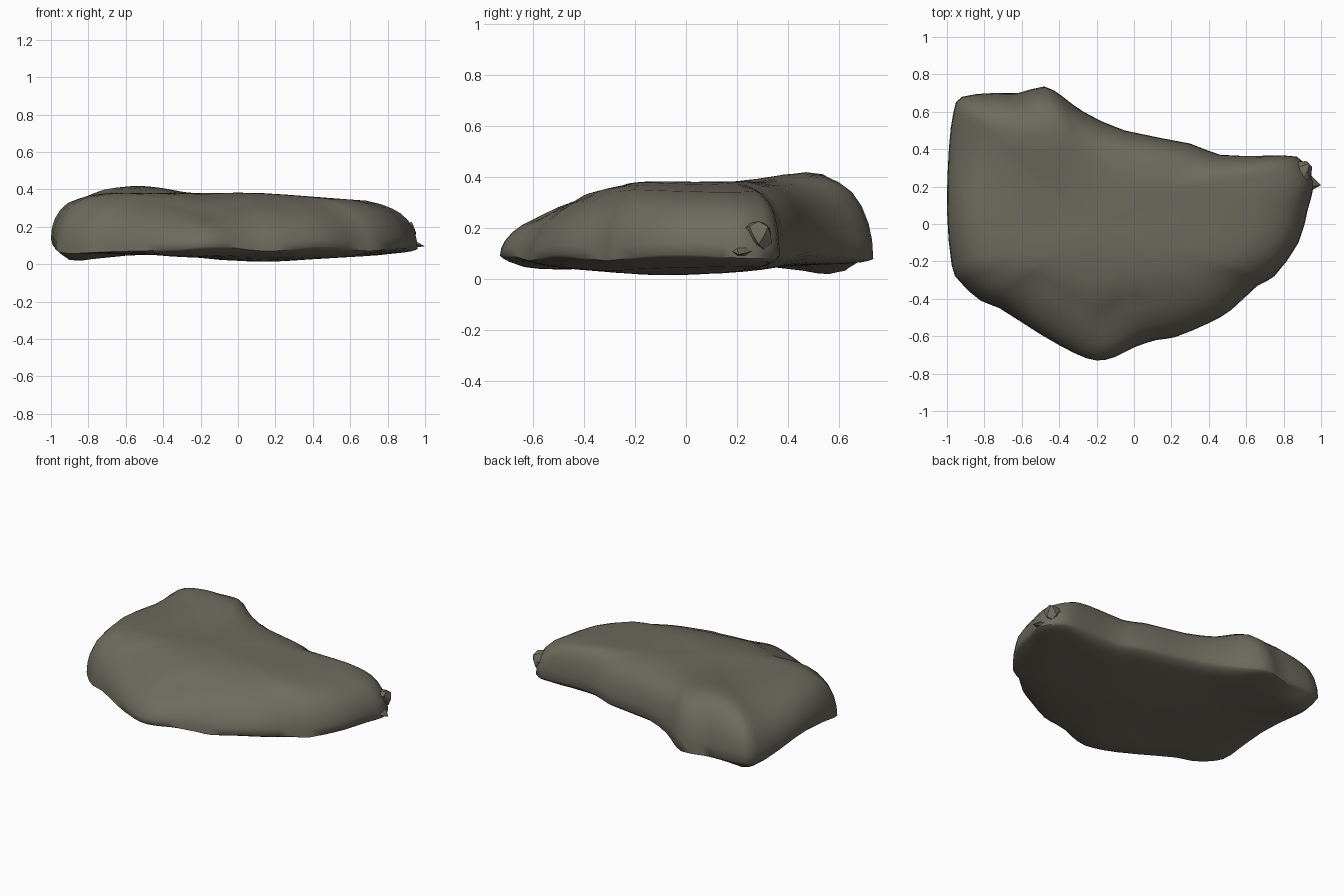
import bpy, bmesh, math, random
from mathutils import Vector

if "Cube" in bpy.data.objects:
    bpy.data.objects.remove(bpy.data.objects["Cube"])

random.seed(4)

# Plan outline of the boulder at its widest level
OUTLINE = [(-1, .07), (-.99, .4), (-.965, .6), (-.92, .68), (-.75, .70), (-.62, .70),
           (-.48, .735), (-.38, .68), (-.27, .6), (-.05, .5), (.3, .43), (.46, .37),
           (.7, .365), (.87, .36), (.94, .28), (.96, .2), (.93, .08), (.88, -.1),
           (.75, -.28), (.66, -.33), (.52, -.46), (.4, -.53), (.22, -.605), (.12, -.62),
           (0, -.66), (-.1, -.71), (-.2, -.73), (-.32, -.69), (-.5, -.59),
           (-.72, -.45), (-.82, -.41), (-.93, -.31), (-.975, -.22)]
CENTRE = Vector((-.18, .0))
# (inset from the rim, share of the height) for the shoulder, then the underside
TOP = [(.005, .22), (.02, .42), (.05, .62), (.09, .77), (.14, .88), (.2, .95), (.28, .99)]
UNDER = [(.012, .75), (.035, .5), (.08, .25), (.14, .08), (.22, 0)]
INNER = (.45, .6, .75, .9)      # shares of the radius, over crown and base


def smooth_loop(pts, steps):
    """Closed Catmull-Rom curve through the points."""
    out, n = [], len(pts)
    for i in range(n):
        a, b, c, d = (Vector(pts[(i + k) % n]) for k in (-1, 0, 1, 2))
        for s in range(steps):
            t = s / steps
            out.append(.5 * (2 * b + (c - a) * t + (2 * a - 5 * b + 4 * c - d) * t * t
                             + (3 * b - a - 3 * c + d) * t ** 3))
    return out


def bump(p, x, y, r):
    return math.exp(-((p.x - x) ** 2 + (p.y - y) ** 2) / (2 * r * r))


def top_height(p):
    z = .385 + .055 * bump(p, -.55, .53, .16) - .012 * bump(p, -.35, .15, .2)
    z -= .075 * max(0, p.x - .1) + .3 * max(0, -p.y - .2)
    return z - .04 * bump(p, -.15, -.54, .05) - .05 * bump(p, -.93, .4, .13)


def bottom_height(p):
    return (.057 - .047 * bump(p, .15, -.05, .3) - .062 * bump(p, -.86, .55, .1)
            - .025 * bump(p, -.3, -.58, .12))


def rim_height(p):
    z = .082 + .012 * math.sin(9 * p.x + 5 * p.y) + .02 * bump(p, .2, .45, .4)
    return z + .07 * bump(p, -1, .12, .2) - .035 * bump(p, -.93, -.33, .15)


def finish(name, bm, mat, angle):
    bmesh.ops.recalc_face_normals(bm, faces=bm.faces)
    me = bpy.data.meshes.new(name)
    bm.to_mesh(me)
    bm.free()
    ob = bpy.data.objects.new(name, me)
    bpy.context.collection.objects.link(ob)
    me.materials.append(mat)
    bpy.ops.object.select_all(action='DESELECT')
    ob.select_set(True)
    bpy.context.view_layer.objects.active = ob
    bpy.ops.object.shade_smooth_by_angle(angle=math.radians(angle))
    return ob


stone = bpy.data.materials.new("grey brown stone")
stone.diffuse_color = (.155, .145, .112, 1)
stone.use_nodes = True
stone.node_tree.nodes["Principled BSDF"].inputs["Base Color"].default_value = stone.diffuse_color

# Boulder: rings running from the rim up to the crown and down to the underside
bm = bmesh.new()
loop = smooth_loop(OUTLINE, 2)
n = len(loop)
rim = [bm.verts.new((p.x, p.y, rim_height(p))) for p in loop]


def ring(height, share, inset=None, inner=None):
    """Loop of vertices set in by a distance or by a share of the radius."""
    vs = []
    for p in loop:
        ray = p - CENTRE
        r = ray.length
        q = CENTRE + ray * (1 - (inner or inset * min(1, r / .7) / r))
        low = rim_height(p)
        z = low + (height(q) - low) * share
        vs.append(bm.verts.new((q.x, q.y, z)))
    return vs


def bridge(a, b):
    for i in range(n):
        j = (i + 1) % n
        bm.faces.new((a[i], a[j], b[j], b[i]))


crown = [ring(top_height, s, inset=d) for d, s in TOP]
crown += [ring(top_height, 1, inner=f) for f in INNER]
base = [ring(bottom_height, 1 - s, inset=d) for d, s in UNDER]
base += [ring(bottom_height, 1, inner=f) for f in INNER]
for rows, height in ((crown, top_height), (base, bottom_height)):
    for a, b in zip([rim] + rows, rows):
        bridge(a, b)
    tip = bm.verts.new((*CENTRE, height(CENTRE)))
    for i in range(n):
        bm.faces.new((rows[-1][i], rows[-1][(i + 1) % n], tip))
# Even out the radial creases of the crown and base, leaving the rim alone
inside = [v for row in crown[4:] + base[3:] for v in row]
for _ in range(3):
    bmesh.ops.smooth_vert(bm, verts=inside, factor=.5, use_axis_z=True)
finish("boulder", bm, stone, 60)

# Crumbled corner: small jagged lump at the right end
bm = bmesh.new()
bmesh.ops.create_icosphere(bm, subdivisions=2, radius=1)
for v in bm.verts:
    k = random.uniform(.7, 1.15)
    v.co = Vector((.9 + .05 * k * v.co.x, .285 + .065 * k * v.co.y, .17 + .06 * k * v.co.z))
finish("crumbled_corner", bm, stone, 30)

# Chipped spur: broad pointed sliver reaching the far right
bm = bmesh.new()
bmesh.ops.create_cone(bm, segments=6, radius1=.09, radius2=0, depth=.12, cap_ends=True)
for v in bm.verts:
    x, y, z = v.co
    v.co = (.94 + z, .22 + y - .2 * z, .11 + .5 * x - .25 * z)
finish("chipped_spur", bm, stone, 30)
